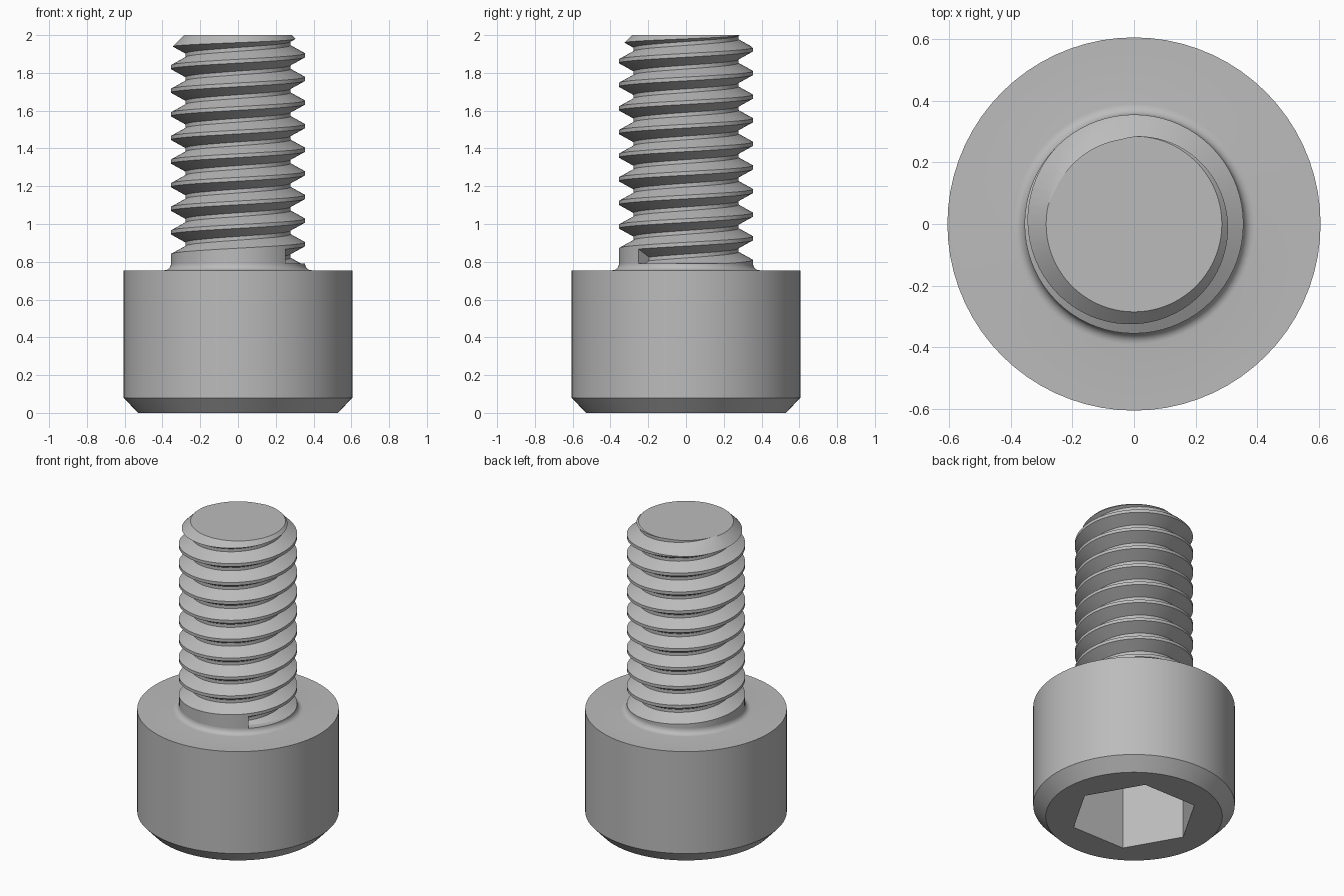
import bpy, bmesh, math

if "Cube" in bpy.data.objects:
    bpy.data.objects.remove(bpy.data.objects["Cube"], do_unlink=True)

SEG = 72                       # facets around the bolt
R_CREST, R_ROOT = 0.355, 0.278
PITCH = 0.125
START = math.radians(-45)      # where the thread groove begins
GROOVE_Z = 0.815               # centre height of the groove at its start
TURNS = 11
SHOULDER = 0.79                # top of the fillet under the thread

steel = bpy.data.materials.new("grey steel")
steel.use_nodes = True
grey = (0.5, 0.5, 0.5, 1)
steel.diffuse_color = grey
steel.node_tree.nodes["Principled BSDF"].inputs["Base Color"].default_value = grey


def finish(bm, name):
    bmesh.ops.remove_doubles(bm, verts=bm.verts, dist=1e-5)
    bmesh.ops.recalc_face_normals(bm, faces=bm.faces)
    mesh = bpy.data.meshes.new(name)
    bm.to_mesh(mesh)
    bm.free()
    mesh.materials.append(steel)
    ob = bpy.data.objects.new(name, mesh)
    bpy.context.collection.objects.link(ob)
    return ob


def lathe(name, profile, sides):
    """Closed solid turned about z from (radius, height) points."""
    bm = bmesh.new()
    rings = []
    for r, z in profile:
        rings.append([bm.verts.new((r * math.cos(math.tau * i / sides),
                                    r * math.sin(math.tau * i / sides), z))
                      for i in range(sides)])
    for a, b in zip(rings, rings[1:]):
        for i in range(sides):
            j = (i + 1) % sides
            bm.faces.new((a[i], a[j], b[j], b[i]))
    bm.faces.new(rings[0])
    bm.faces.new(rings[-1])
    return finish(bm, name)


def apply_boolean(ob, cutter, operation):
    mod = ob.modifiers.new("cut", "BOOLEAN")
    mod.operation = operation
    mod.solver = "EXACT"
    mod.object = cutter
    bpy.context.view_layer.objects.active = ob
    bpy.ops.object.modifier_apply(modifier=mod.name)
    bpy.data.objects.remove(cutter, do_unlink=True)


def smooth(ob):
    bpy.ops.object.select_all(action="DESELECT")
    ob.select_set(True)
    bpy.context.view_layer.objects.active = ob
    bpy.ops.object.shade_smooth_by_angle(angle=math.radians(28))


# Head: chamfered drum with a fillet rising to the shank
fillet = 0.035
profile = [(0.53, 0), (0.605, 0.08), (0.605, 0.755)]
for s in range(7):
    a = math.pi / 2 * s / 6
    profile.append((R_CREST + fillet * (1 - math.sin(a)),
                    SHOULDER - fillet * math.cos(a)))
head = lathe("socket_head", profile, SEG)

# Hexagonal key socket in the underside
apply_boolean(head, lathe("socket_cutter", [(0.385, -0.2), (0.385, 0.42)], 6),
              "DIFFERENCE")
smooth(head)

# Threaded shank: each column is a vertical section through the helical groove
bm = bmesh.new()
section = [(-0.0525, R_CREST), (-0.01, R_ROOT), (0.01, R_ROOT), (0.0525, R_CREST)]
cols = []
for i in range(SEG + 1):
    angle = START + math.tau * i / SEG
    points = [(R_CREST, 0.7)]
    for k in range(TURNS):
        centre = GROOVE_Z + PITCH * (k + i / SEG)
        points += [(r, centre + dz) for dz, r in section]
    points.append((R_CREST, 2.5))
    cols.append([bm.verts.new((r * math.cos(angle), r * math.sin(angle), z))
                 for r, z in points])

first, last = cols[0], cols[-1]
for i, (a, b) in enumerate(zip(cols, cols[1:])):
    top = len(a) - 2
    for k in range(top + 1):
        face = [a[k], b[k], b[k + 1], a[k + 1]]
        if i == SEG - 1 and k == 0:        # wall meeting the groove start
            face = [a[0], b[0], first[1], first[4], b[1], a[1]]
        elif i == 0 and k == top:          # wall meeting the groove end
            face = [a[k], b[k], b[k + 1], a[k + 1], last[-2], last[-5]]
        bm.faces.new(face)
bm.faces.new(first[1:5])                   # end wall at the groove start
bm.faces.new(last[-5:-1])                  # end wall at the groove end
bm.faces.new([c[0] for c in cols[:-1]])
bm.faces.new([c[-1] for c in cols[:-1]])
shank = finish(bm, "threaded_shank")

# Trim the tip flat with a chamfer
tip = lathe("tip_trimmer", [(0.45, 0.6), (0.45, 1.835), (0.285, 2.0)], SEG)
apply_boolean(shank, tip, "INTERSECT")
smooth(shank)
